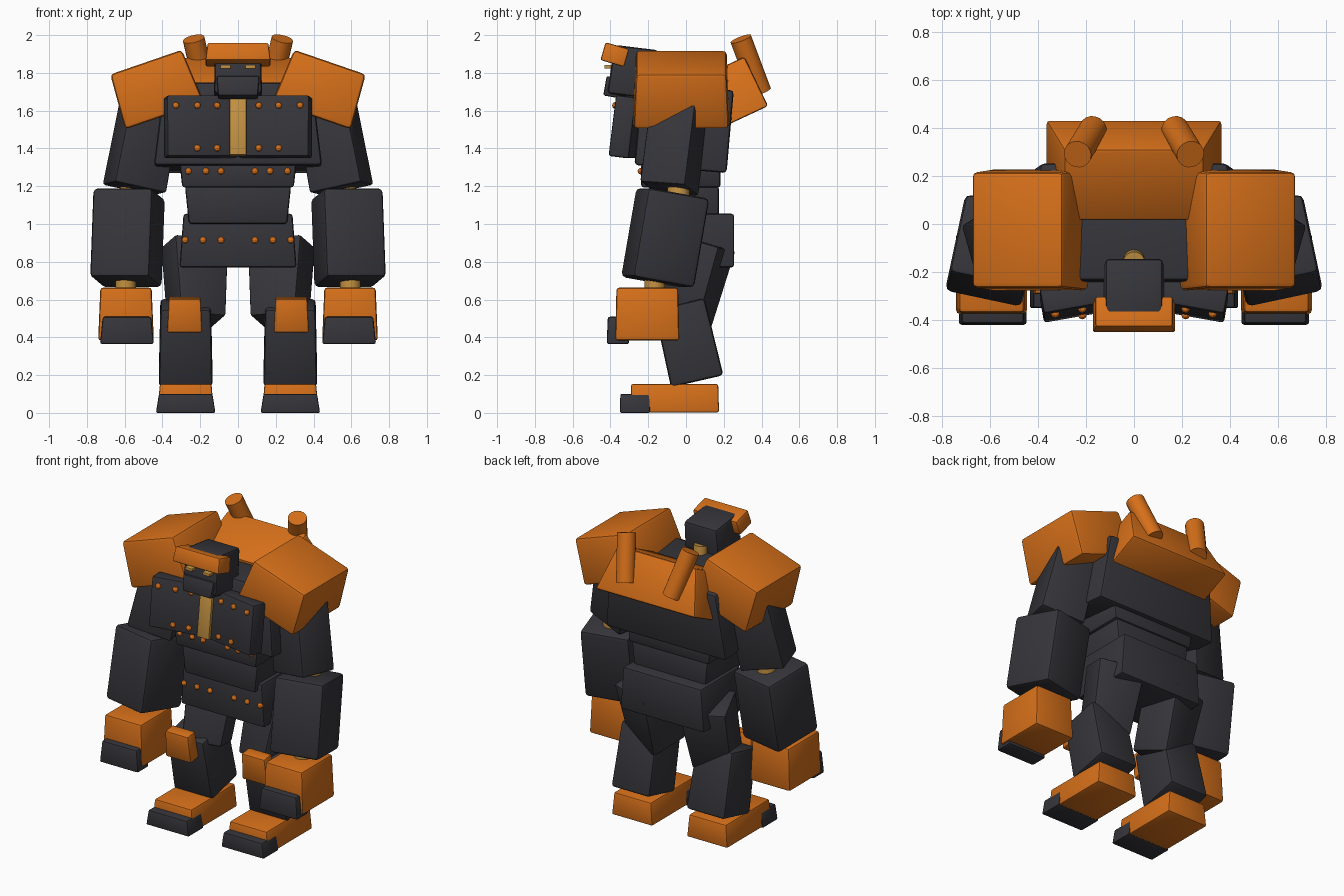
import bpy, bmesh
from math import radians
from mathutils import Vector

cube = bpy.data.objects.get("Cube")
if cube:
    bpy.data.objects.remove(cube, do_unlink=True)


def material(name, rgb):
    m = bpy.data.materials.new(name)
    m.use_nodes = True
    m.diffuse_color = (*rgb, 1)
    m.node_tree.nodes["Principled BSDF"].inputs["Base Color"].default_value = (*rgb, 1)
    return m


ORANGE = material("orange_paint", (0.67, 0.16, 0.01))
DARK = material("charcoal_metal", (0.036, 0.036, 0.043))
GOLD = material("gold_metal", (0.56, 0.29, 0.055))


def finish(name, bm, mat):
    bmesh.ops.recalc_face_normals(bm, faces=bm.faces)
    me = bpy.data.meshes.new(name)
    bm.to_mesh(me)
    bm.free()
    me.materials.append(mat)
    ob = bpy.data.objects.new(name, me)
    bpy.context.collection.objects.link(ob)
    bpy.ops.object.select_all(action="DESELECT")
    ob.select_set(True)
    bpy.context.view_layer.objects.active = ob
    bpy.ops.object.shade_smooth_by_angle(angle=radians(25))
    return ob


def block(name, mat, loc, size, rot=(0, 0, 0), taper=(1, 1), bevel=0.015):
    """Bevelled box; taper scales the top face in x and y, rot is in degrees."""
    bm = bmesh.new()
    bmesh.ops.create_cube(bm, size=1)
    for v in bm.verts:
        if v.co.z > 0:
            v.co.x *= taper[0]
            v.co.y *= taper[1]
        v.co *= Vector(size)
    bmesh.ops.bevel(bm, geom=bm.edges[:], offset=bevel, segments=2,
                    profile=0.5, affect="EDGES")
    ob = finish(name, bm, mat)
    ob.location = loc
    ob.rotation_euler = [radians(a) for a in rot]


def rod(name, mat, start, end, radius):
    a, b = Vector(start), Vector(end)
    bm = bmesh.new()
    bmesh.ops.create_cone(bm, cap_ends=True, segments=18, radius1=radius,
                          radius2=radius, depth=(b - a).length)
    ob = finish(name, bm, mat)
    ob.location = (a + b) / 2
    ob.rotation_euler = (b - a).to_track_quat("Z", "Y").to_euler()


def rivet(name, loc):
    bm = bmesh.new()
    bmesh.ops.create_uvsphere(bm, u_segments=10, v_segments=6, radius=0.018)
    finish(name, bm, ORANGE).location = loc


def pair(name, mat, loc, size, rot=(0, 0, 0), taper=(1, 1), bevel=0.015):
    """The same block on the left (+x) and mirrored on the right."""
    for side, s in (("left", 1), ("right", -1)):
        block(f"{side}_{name}", mat, (s * loc[0], loc[1], loc[2]), size,
              (rot[0], s * rot[1], s * rot[2]), taper, bevel)


# Legs and feet
pair("foot", ORANGE, (0.277, -0.06, 0.078), (0.30, 0.47, 0.15), taper=(0.91, 0.98), bevel=0.01)
pair("toe_cap", DARK, (0.277, -0.27, 0.05), (0.315, 0.16, 0.10), taper=(0.9, 0.97), bevel=0.008)
pair("shin", DARK, (0.277, 0.012, 0.372), (0.285, 0.285, 0.42), (13, 0, 0), (0.94, 0.96), 0.02)
pair("thigh", DARK, (0.225, 0.045, 0.695), (0.25, 0.25, 0.43), (-16, -4, -18), (1.2, 1))
pair("knee_pad", ORANGE, (0.282, -0.195, 0.52), (0.187, 0.09, 0.18), (8, 0, 0), (0.9, 0.9), 0.01)

# Pelvis, waist and torso
block("pelvis", DARK, (0, 0.045, 0.912), (0.62, 0.42, 0.285), taper=(0.93, 1))
block("waist", DARK, (0, -0.01, 1.10), (0.52, 0.37, 0.2), taper=(1.08, 1))
block("belly_plate", DARK, (0, -0.027, 1.258), (0.59, 0.42, 0.13), taper=(1.05, 1))
block("torso", DARK, (0, -0.01, 1.51), (0.89, 0.49, 0.44), (-5, 0, 0), (0.88, 1), 0.02)

# Angled breastplates with a centre strip
pair("breastplate", DARK, (0.195, -0.305, 1.515), (0.39, 0.11, 0.325), (-7, 0, -10), (0.97, 1), 0.012)
block("chest_strip", GOLD, (0, -0.333, 1.52), (0.09, 0.04, 0.315), (-7, 0, 0), bevel=0.005)

# Rivet rows: height, front depth, distances from the centre
ROWS = [("chest_top", 1.628, -0.334, (0.11, 0.215, 0.328)),
        ("chest_bottom", 1.402, -0.36, (0.11, 0.215)),
        ("belly", 1.28, -0.238, (0.09, 0.17, 0.262)),
        ("pelvis", 0.915, -0.166, (0.09, 0.185, 0.28))]
for row, z, y, xs in ROWS:
    for i, x in enumerate(xs):
        lean = -0.18 * (x - 0.11) if row.startswith("chest") else 0
        for side, s in (("left", 1), ("right", -1)):
            rivet(f"{side}_{row}_rivet_{i + 1}", (s * x, y + lean, z))

# Backpack and exhausts
block("backpack", ORANGE, (0, 0.222, 1.685), (0.735, 0.335, 0.29), (25, 0, 0), (0.79, 0.98))
for side, s in (("left", 1), ("right", -1)):
    rod(f"{side}_exhaust", ORANGE, (s * 0.17, 0.395, 1.70), (s * 0.235, 0.29, 1.98), 0.058)

# Arms
pair("shoulder_pad", ORANGE, (0.438, -0.025, 1.715), (0.44, 0.505, 0.30), (0, 19, 0), (0.91, 0.95), 0.02)
pair("upper_arm", DARK, (0.505, -0.06, 1.42), (0.29, 0.25, 0.48), (-4, -12, -15), (0.95, 1))
pair("forearm", DARK, (0.585, -0.11, 0.927), (0.325, 0.34, 0.48), (-10, 0, 12), (1, 1), 0.025)
pair("hand", ORANGE, (0.593, -0.205, 0.523), (0.295, 0.34, 0.28), taper=(0.92, 0.96))
pair("fingers", DARK, (0.588, -0.36, 0.437), (0.285, 0.12, 0.145), taper=(0.9, 0.9), bevel=0.012)
for side, s in (("left", 1), ("right", -1)):
    rod(f"{side}_elbow", GOLD, (s * 0.57, -0.04, 1.12), (s * 0.56, -0.04, 1.24), 0.06)
    rod(f"{side}_wrist", GOLD, (s * 0.595, -0.165, 0.62), (s * 0.595, -0.165, 0.76), 0.055)

# Head
rod("neck", GOLD, (0, -0.14, 1.66), (0, -0.16, 1.79), 0.045)
block("head", DARK, (0, -0.277, 1.805), (0.255, 0.25, 0.26), (-7, 0, 0), (0.95, 0.95), 0.02)
block("jaw", DARK, (0, -0.37, 1.722), (0.21, 0.12, 0.105), (-10, 0, 0), (1.08, 1), 0.01)
block("brow_visor", ORANGE, (0, -0.377, 1.897), (0.345, 0.13, 0.098), (-16, 0, 0), (0.93, 1), 0.01)
pair("eye", GOLD, (0.065, -0.412, 1.832), (0.055, 0.04, 0.02), bevel=0.004)
